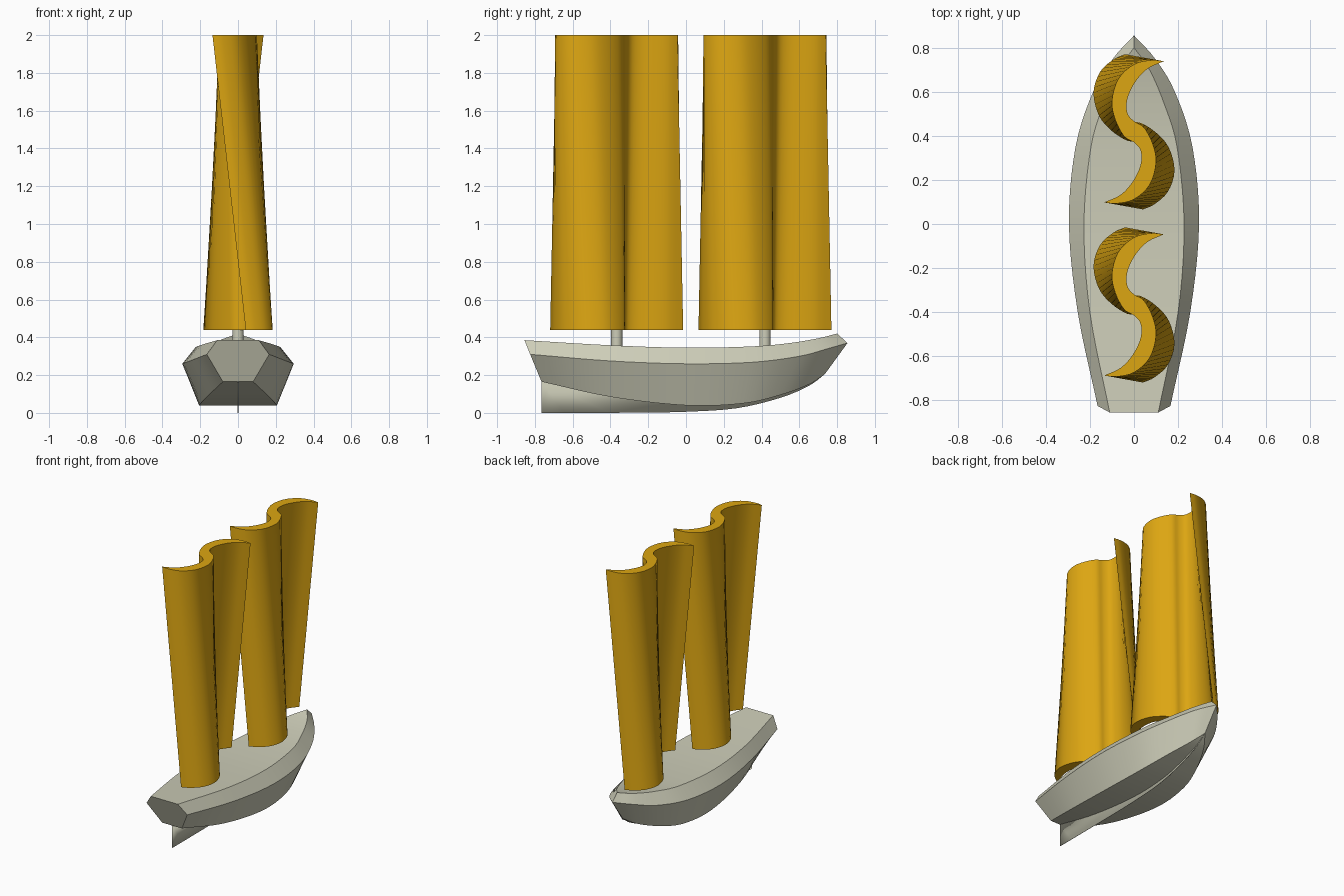
import bpy
import bmesh
from math import radians
from mathutils import Vector, Matrix

if "Cube" in bpy.data.objects:
    bpy.data.objects.remove(bpy.data.objects["Cube"])


def make_material(name, color):
    mat = bpy.data.materials.new(name)
    mat.use_nodes = True
    mat.diffuse_color = color
    mat.node_tree.nodes["Principled BSDF"].inputs["Base Color"].default_value = color
    return mat


hull_paint = make_material("pale stone", (0.61, 0.61, 0.48, 1))
sail_paint = make_material("golden yellow", (0.72, 0.38, 0.006, 1))


def spline(points, steps):
    """Smooth curve through all the points."""
    pts = [Vector(p) for p in points]
    pts = [2 * pts[0] - pts[1]] + pts + [2 * pts[-1] - pts[-2]]
    curve = []
    for a, b, c, d in zip(pts, pts[1:], pts[2:], pts[3:]):
        for i in range(steps):
            t = i / steps
            curve.append(b + 0.5 * t * (c - a + t * (2 * a - 5 * b + 4 * c - d
                                                     + t * (3 * (b - c) + d - a))))
    return curve + [pts[-2]]


def finish(name, bm, material):
    bmesh.ops.remove_doubles(bm, verts=bm.verts, dist=0.0005)
    bmesh.ops.recalc_face_normals(bm, faces=bm.faces)
    mesh = bpy.data.meshes.new(name)
    bm.to_mesh(mesh)
    bm.free()
    mesh.materials.append(material)
    obj = bpy.data.objects.new(name, mesh)
    bpy.context.collection.objects.link(obj)
    bpy.ops.object.select_all(action='DESELECT')
    obj.select_set(True)
    bpy.context.view_layer.objects.active = obj
    bpy.ops.object.shade_smooth_by_angle(angle=radians(25))
    return obj


# Hull: three long edges per side, as (half width, y, z) from stern to bow
deck_edge = spline([(.11, -.855, .385), (.2, -.4, .358), (.227, 0, .345), (.195, .35, .352),
                    (.135, .55, .37), (.07, .7, .395), (0, .8, .42)], 5)
side_edge = spline([(.165, -.825, .31), (.255, -.4, .275), (.295, 0, .26), (.265, .35, .268),
                    (.185, .6, .3), (.095, .75, .34), (0, .855, .37)], 5)
bottom_edge = spline([(.08, -.765, .165), (.165, -.4, .085), (.205, 0, .04), (.185, .3, .05),
                      (.13, .5, .095), (.06, .65, .15), (0, .735, .205)], 5)

bm = bmesh.new()
mirror = Vector((-1, 1, 1))
rings = []
for half in zip(deck_edge, side_edge, bottom_edge):
    ring = list(half) + [p * mirror for p in reversed(half)]
    rings.append([bm.verts.new(p) for p in ring])
for near, far in zip(rings, rings[1:]):
    for i in range(6):
        j = (i + 1) % 6
        bm.faces.new((near[i], near[j], far[j], far[i]))
bm.faces.new(rings[0])
finish("hull", bm, hull_paint)

# Keel: thin plate on the centre line, its top hidden in the hull
keel_line = spline([(0, -.765, 0), (0, -.3, .001), (0, 0, .006), (0, .27, .025),
                    (0, .5, .08), (0, .65, .143), (0, .735, .205)], 4)
bm = bmesh.new()
bm.faces.new([bm.verts.new(p) for p in keel_line + [Vector((0, -.765, .165))]])
keel = finish("keel", bm, hull_paint)
plate = keel.modifiers.new("thickness", 'SOLIDIFY')
plate.thickness = 0.003
plate.offset = 0

# Sail section: one edge of the S, the other edge is its half turn
half_section = spline([(.135, .32, 0), (.08, .325, 0), (0, .306, 0), (-.071, .24, 0),
                       (-.1, .14, 0), (-.085, .055, 0), (-.045, -.02, 0), (0, -.048, 0),
                       (.03, -.085, 0), (.03, -.15, 0), (-.005, -.225, 0),
                       (-.06, -.285, 0), (-.135, -.32, 0)], 4)
section = half_section[:-1] + [-p for p in half_section[:-1]]


def sail(name, y):
    bm = bmesh.new()
    turn = Matrix.Rotation(radians(29.5), 3, 'Z') * 1.02
    low = [bm.verts.new(turn @ p + Vector((0, y, .44))) for p in section]
    top = [bm.verts.new(p + Vector((0, y, 2))) for p in section]
    for i in range(len(section)):
        j = (i + 1) % len(section)
        bm.faces.new((low[i], low[j], top[j], top[i]))
    bm.faces.new(low)
    bm.faces.new(top)
    finish(name, bm, sail_paint)


def mast(name, y):
    bm = bmesh.new()
    bmesh.ops.create_cone(bm, cap_ends=True, segments=32, radius1=.03, radius2=.03,
                          depth=.14, matrix=Matrix.Translation((0, y, .38)))
    finish(name, bm, hull_paint)


for label, y in (("front", -.367), ("rear", .418)):
    sail(label + "_sail", y)
    mast(label + "_mast", y)
